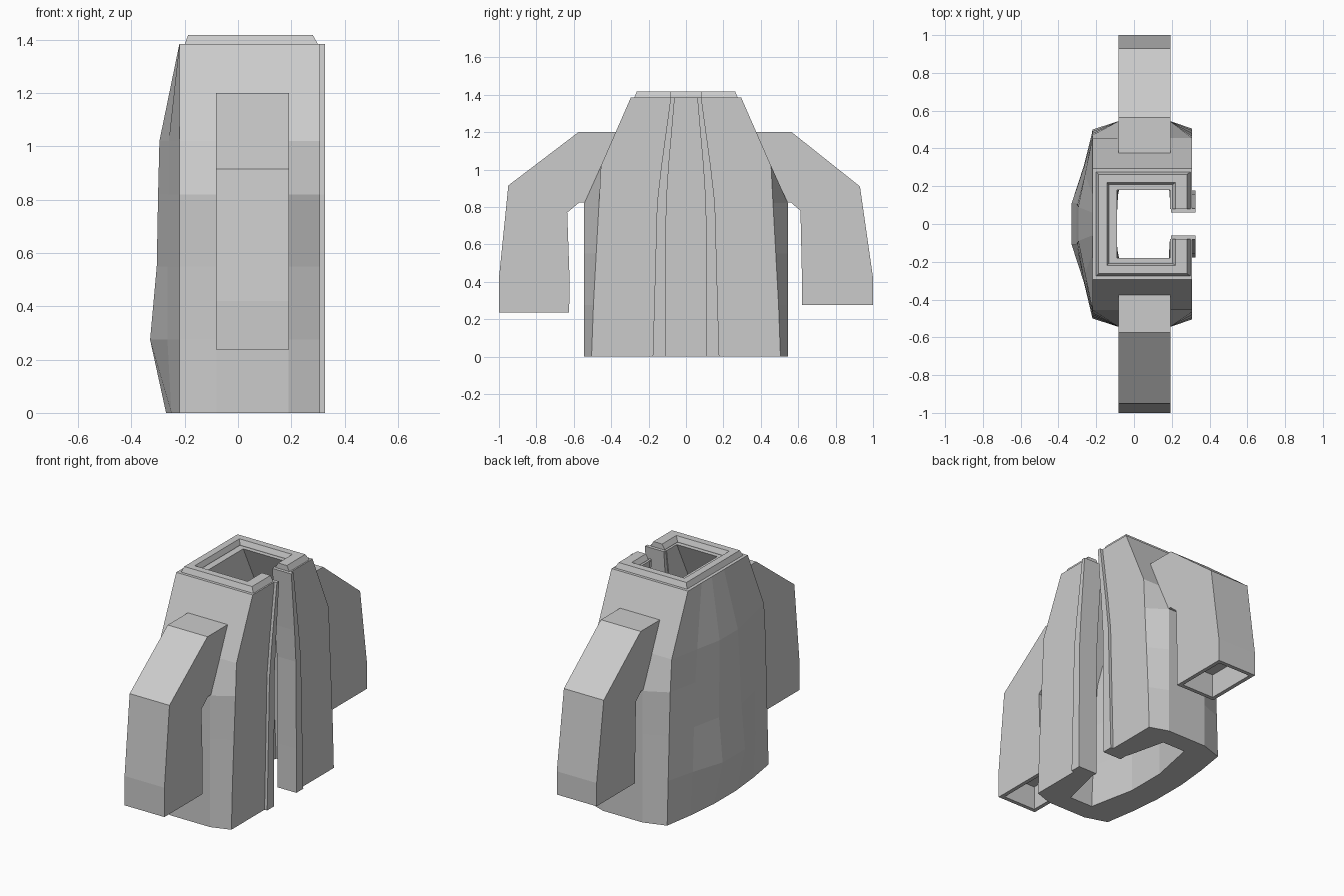
import bpy, bmesh

if "Cube" in bpy.data.objects:
    bpy.data.objects.remove(bpy.data.objects["Cube"])


def make_object(name, bm):
    bmesh.ops.recalc_face_normals(bm, faces=bm.faces[:])
    mesh = bpy.data.meshes.new(name)
    bm.to_mesh(mesh)
    bm.free()
    ob = bpy.data.objects.new(name, mesh)
    bpy.context.collection.objects.link(ob)
    return ob


def loft(name, loops):
    """Closed solid through equal-length loops of 3D points."""
    bm = bmesh.new()
    rings = [[bm.verts.new(p) for p in loop] for loop in loops]
    n = len(rings[0])
    for a, b in zip(rings, rings[1:]):
        for i in range(n):
            j = (i + 1) % n
            bm.faces.new((a[i], a[j], b[j], b[i]))
    bm.faces.new(rings[0][::-1])
    bm.faces.new(rings[-1])
    return make_object(name, bm)


def mirrored(half, z):
    """Close a half section (y > 0) into a C shape, open towards +x."""
    inner_to_outer = half
    other = [(x, -y) for x, y in reversed(half)]
    return [(x, y, z) for x, y in inner_to_outer + other]


# Coat body: one hollow C-shaped section per height
# z, back x, back y, mid x, mid y, back corner y, side y, front corner y, gap, inner side y
levels = [
    (0.00, -0.27, 0.11, -0.25, 0.31, 0.50, 0.545, 0.505, 0.17, 0.42),
    (0.275, -0.33, 0.11, -0.265, 0.31, 0.49, 0.545, 0.495, 0.165, 0.42),
    (0.55, -0.305, 0.11, -0.265, 0.30, 0.48, 0.545, 0.48, 0.16, 0.42),
    (0.82, -0.30, 0.10, -0.26, 0.28, 0.47, 0.545, 0.465, 0.153, 0.41),
    (1.02, -0.295, 0.09, -0.26, 0.26, 0.455, 0.455, 0.455, 0.13, 0.34),
    (1.385, -0.22, 0.06, -0.22, 0.16, 0.295, 0.295, 0.295, 0.08, 0.18),
]
loops = []
for z, xb, yb, xm, ym, yc, ys, yf, gap, yi in levels:
    taper = 0.06 * (1 - z / 1.385)
    half = [(xb, yb), (xm, ym), (-0.22, yc), (-0.08, ys), (0.19, ys), (0.308, yf),
            (0.308, gap), (0.19, gap), (0.19 - taper, yi), (-0.09 + taper, yi),
            (-0.09, yi * 0.3)]
    # walk from the inside back, around the front edge, to the outside back
    outer, inner = half[:7], half[7:]
    ring = outer + inner
    ring += [(x, -y) for x, y in reversed(inner)]
    ring += [(x, -y) for x, y in reversed(outer)]
    loops.append([(x, y, z) for x, y in ring])
loft("coat_body", loops)

# Front edging strips along the opening
for side, label in ((1, "left"), (-1, "right")):
    strip = []
    for z, y_out, y_in in ((0, 0.178, 0.11), (0.275, 0.17, 0.11), (0.82, 0.155, 0.105),
                           (1.02, 0.132, 0.092), (1.385, 0.082, 0.06)):
        strip.append([(0.195, side * y_in, z), (0.326, side * y_in, z),
                      (0.326, side * y_out, z), (0.195, side * y_out, z)])
    loft("edging_strip_" + label, strip)


# Collar: bevelled rim, profile swept round an open rectangle
def collar_corner(offset):
    return [(0.0, 0.0)], offset


profile = [(0.0, 1.38), (0.015, 1.418), (0.058, 1.418), (0.07, 1.39), (0.07, 1.38)]
stations = []
for sx, sy in ((1, 0), (1, 1), (-1, 1), (-1, -1), (1, -1), (1, 0.5)):
    station = []
    for inset, z in profile:
        x = 0.302 - inset * 1.4 if sx > 0 else -0.202 + inset
        y = sy * (0.278 - inset)
        station.append((x, y, z))
    stations.append(station)
stations[0] = [(x, 0.08, z) for x, y, z in stations[0]]
stations[-1] = [(x, -0.08, z) for x, y, z in stations[-1]]
loft("collar", stations)

# Sleeves: extruded side profile with a hollow cuff
left_sleeve = [(0.375, 1.2), (0.565, 1.2), (0.93, 0.91), (1.0, 0.42), (1.0, 0.275),
               (0.62, 0.275), (0.62, 0.42), (0.612, 0.78), (0.56, 0.825), (0.52, 0.825),
               (0.45, 1.02)]
right_sleeve = [(-0.37, 1.2), (-0.575, 1.2), (-0.95, 0.915), (-1.0, 0.42), (-1.0, 0.237),
                (-0.625, 0.237), (-0.622, 0.40), (-0.635, 0.77), (-0.57, 0.825),
                (-0.52, 0.825), (-0.45, 1.02)]
for name, prof in (("left_sleeve", left_sleeve), ("right_sleeve", right_sleeve)):
    ob = loft(name, [[(x, y, z) for y, z in prof] for x in (-0.083, 0.192)])
    bm = bmesh.new()
    bm.from_mesh(ob.data)
    cuff = min(bm.faces, key=lambda f: f.calc_center_median().z)
    bmesh.ops.inset_region(bm, faces=[cuff], thickness=0.035)
    hole = bmesh.ops.extrude_face_region(bm, geom=[cuff])
    verts = [g for g in hole["geom"] if isinstance(g, bmesh.types.BMVert)]
    bmesh.ops.translate(bm, verts=verts, vec=(0, 0, 0.15))
    if cuff.is_valid:
        bmesh.ops.delete(bm, geom=[cuff], context='FACES_ONLY')
    bm.to_mesh(ob.data)
    bm.free()
